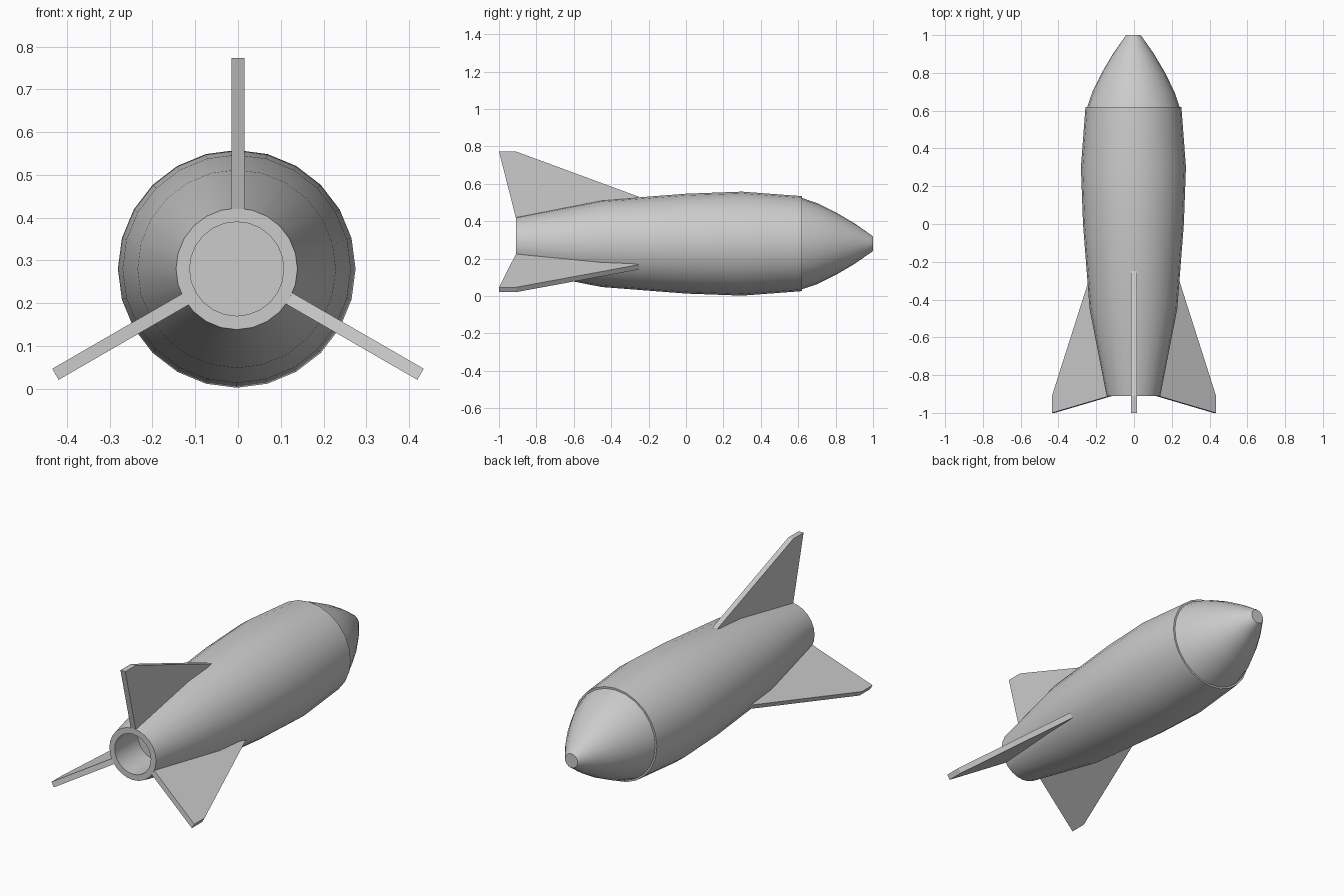
import bpy, bmesh, math
from mathutils import Vector, Matrix

if "Cube" in bpy.data.objects:
    bpy.data.objects.remove(bpy.data.objects["Cube"])

SIDES = 24
CX, CZ = -0.003, 0.28   # body axis, running along y


def finish(bm, name):
    bmesh.ops.recalc_face_normals(bm, faces=bm.faces)
    mesh = bpy.data.meshes.new(name)
    bm.to_mesh(mesh)
    bm.free()
    obj = bpy.data.objects.new(name, mesh)
    bpy.context.collection.objects.link(obj)
    return obj


def lathe(name, profile):
    """Revolve (y, radius) points around the body axis and cap both ends."""
    bm = bmesh.new()
    rings = []
    for y, r in profile:
        angles = [math.tau * i / SIDES for i in range(SIDES)]
        rings.append([bm.verts.new((CX + r * math.sin(a), y, CZ + r * math.cos(a)))
                      for a in angles])
    for a, b in zip(rings, rings[1:]):
        for i in range(SIDES):
            j = (i + 1) % SIDES
            bm.faces.new((a[i], a[j], b[j], b[i]))
    bm.faces.new(rings[0])
    bm.faces.new(rings[-1])
    obj = finish(bm, name)
    bpy.ops.object.select_all(action='DESELECT')
    obj.select_set(True)
    bpy.context.view_layer.objects.active = obj
    bpy.ops.object.shade_smooth_by_angle(angle=math.radians(35))
    return obj


def fin(name, angle):
    """Flat plate from a (y, radius) outline, turned around the axis."""
    outline = [(-1.0, 0.493), (-0.91, 0.493), (-0.25, 0.25),
               (-0.45, 0.2), (-0.908, 0.125), (-0.91, 0.14)]
    bm = bmesh.new()
    face = bm.faces.new([bm.verts.new((-0.015, y, r)) for y, r in outline])
    ext = bmesh.ops.extrude_face_region(bm, geom=[face])
    moved = [v for v in ext['geom'] if isinstance(v, bmesh.types.BMVert)]
    bmesh.ops.translate(bm, verts=moved, vec=Vector((0.03, 0, 0)))
    turn = Matrix.Translation((0, 0, CZ)) @ Matrix.Rotation(angle, 4, 'Y')
    bmesh.ops.transform(bm, matrix=turn, verts=bm.verts)
    return finish(bm, name)


# Body with the recessed exhaust at the tail
lathe("body", [(-0.71, 0.11), (-0.91, 0.11), (-0.91, 0.142), (-0.45, 0.232),
               (0.0, 0.267), (0.3, 0.278), (0.62, 0.254)])

# Nose cone, slightly narrower than the body rim
lathe("nose_cone", [(0.615, 0.246), (0.7, 0.217), (0.8, 0.168), (0.9, 0.109),
                    (0.97, 0.06), (0.992, 0.045), (1.0, 0.038)])

# Three tail fins
for i, label in enumerate(("top_fin", "right_fin", "left_fin")):
    fin(label, math.tau * i / 3)
